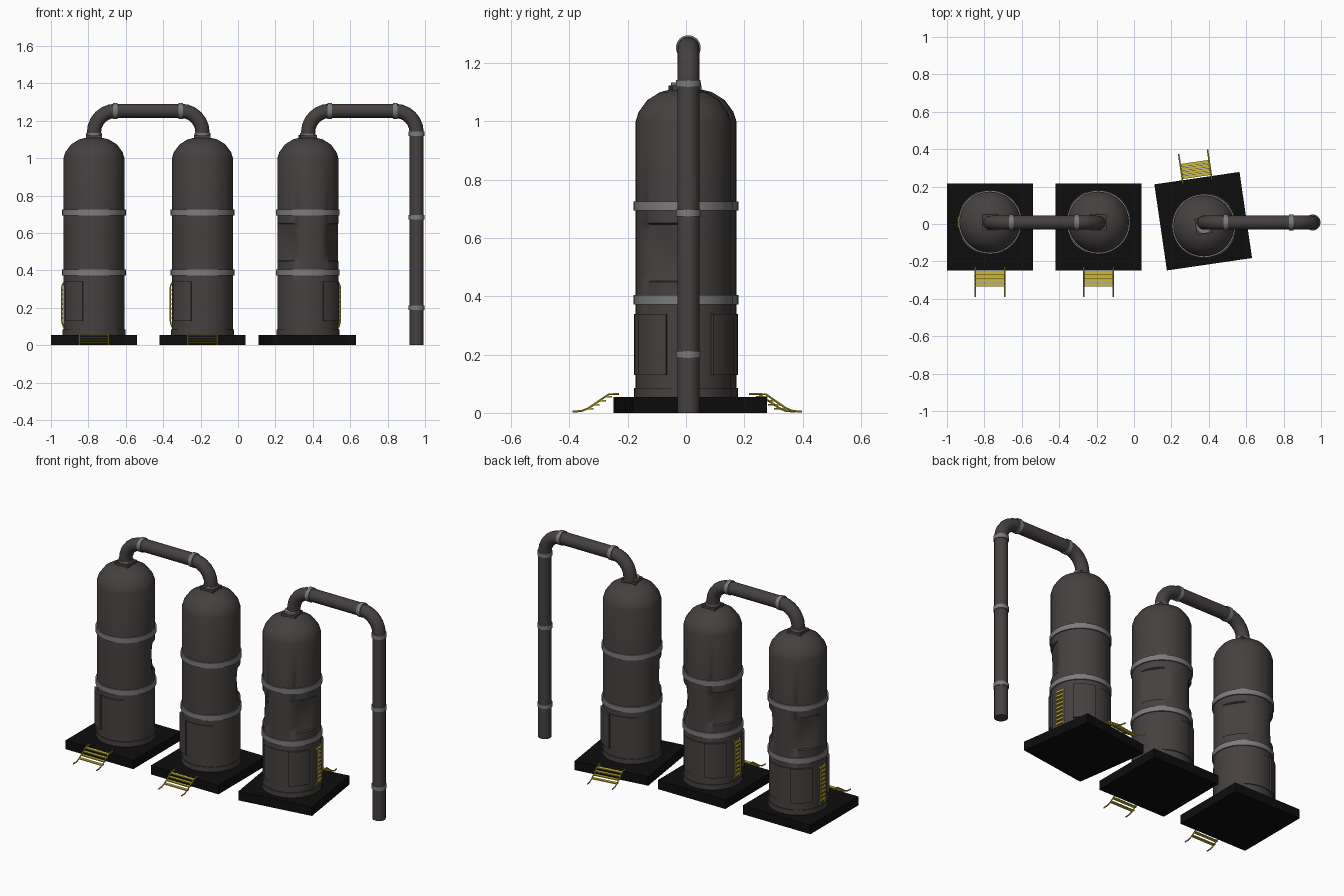
import bpy, bmesh
from math import sin, cos, pi, radians
from mathutils import Matrix, Vector

if "Cube" in bpy.data.objects:
    bpy.data.objects.remove(bpy.data.objects["Cube"])


def mat(name, col):
    m = bpy.data.materials.new(name)
    m.diffuse_color = (*col, 1)
    m.use_nodes = True
    m.node_tree.nodes["Principled BSDF"].inputs["Base Color"].default_value = m.diffuse_color
    return m


STEEL = mat("dark_steel", (0.060, 0.052, 0.050))
BAND = mat("grey_band", (0.20, 0.20, 0.20))
YELLOW = mat("safety_yellow", (0.62, 0.48, 0.04))
BLACK = mat("black_base", (0.004, 0.004, 0.004))
AXIS = Matrix.Translation((0, 0.025, 0))   # tank axis relative to its base


def finish(name, bm, material, M=Matrix()):
    bmesh.ops.transform(bm, matrix=M, verts=bm.verts)
    bmesh.ops.recalc_face_normals(bm, faces=bm.faces)
    me = bpy.data.meshes.new(name)
    bm.to_mesh(me)
    bm.free()
    me.materials.append(material)
    ob = bpy.data.objects.new(name, me)
    bpy.context.collection.objects.link(ob)
    smooth(ob)
    return ob


def smooth(ob):
    bpy.ops.object.select_all(action='DESELECT')
    ob.select_set(True)
    bpy.context.view_layer.objects.active = ob
    bpy.ops.object.shade_smooth_by_angle(angle=radians(32))


def add_box(bm, c, s):
    bmesh.ops.create_cube(bm, size=1, matrix=Matrix.Translation(c) @ Matrix.Diagonal((*s, 1)))


def lathe(profile, n=32, shape=None):
    """Revolve (radius, z) points round z and cap both ends."""
    bm = bmesh.new()
    rings = []
    for r, z in profile:
        ring = []
        for i in range(n):
            a = 2 * pi * i / n
            rr = shape(r, a, z) if shape else r
            ring.append(bm.verts.new((rr * cos(a), rr * sin(a), z)))
        rings.append(ring)
    for p, q in zip(rings, rings[1:]):
        for i in range(n):
            j = (i + 1) % n
            bm.faces.new((p[i], p[j], q[j], q[i]))
    bm.faces.new(rings[0])
    bm.faces.new(rings[-1])
    return bm


def arc_plate(bm, a0, a1, r0, r1, z0, z1, n=10):
    """Curved plate following the tank wall."""
    cols = []
    for i in range(n + 1):
        a = radians(a0 + (a1 - a0) * i / n)
        cols.append([bm.verts.new((r * cos(a), r * sin(a), z))
                     for r, z in ((r0, z0), (r1, z0), (r1, z1), (r0, z1))])
    for p, q in zip(cols, cols[1:]):
        for k in range(4):
            bm.faces.new((p[k], p[(k + 1) % 4], q[(k + 1) % 4], q[k]))
    bm.faces.new(cols[0])
    bm.faces.new(cols[-1])


def tube(name, paths, radius, material, M=Matrix(), res=6):
    cu = bpy.data.curves.new(name, 'CURVE')
    cu.dimensions = '3D'
    cu.bevel_depth, cu.bevel_resolution, cu.use_fill_caps = radius, res, True
    for path in paths:
        sp = cu.splines.new('POLY')
        sp.points.add(len(path) - 1)
        for p, co in zip(sp.points, path):
            p.co = (*(M @ Vector(co)), 1)
    ob = bpy.data.objects.new(name, cu)
    bpy.context.collection.objects.link(ob)
    bpy.ops.object.select_all(action='DESELECT')
    ob.select_set(True)
    bpy.context.view_layer.objects.active = ob
    bpy.ops.object.convert(target='MESH')
    ob = bpy.context.view_layer.objects.active
    ob.data.materials.clear()
    ob.data.materials.append(material)
    smooth(ob)


def dented(r, a, z):
    """Two shallow dents at the rear corners, between the bands."""
    if not 0.45 < z < 0.65:
        return r
    for c in (145, 35):
        d = abs(a - radians(c)) / radians(30)
        if d < 1:
            k = 1 - ((z - 0.55) / 0.11) ** 2
            return r - 0.024 * cos(d * pi / 2) * (0.35 + 0.65 * k)
    return r


def tank(tag, M):
    A = M @ AXIS
    # base slab
    bm = bmesh.new()
    add_box(bm, (0, 0, 0.0275), (0.46, 0.465, 0.055))
    finish("base_slab_" + tag, bm, BLACK, M)
    # vessel with dome
    prof = [(0.168, 0.05), (0.168, 0.085), (0.163, 0.085), (0.163, 0.449), (0.163, 0.453)]
    prof += [(0.163, 0.453 + 0.194 * i / 8) for i in range(1, 9)]
    prof += [(0.163, 0.651), (0.163, 1.0), (0.153, 1.032), (0.123, 1.073),
             (0.080, 1.1), (0.045, 1.109)]
    finish("tank_" + tag, lathe(prof, 48, dented), STEEL, A)
    # bands round the vessel
    for i, z in enumerate((0.388, 0.71)):
        h = 0.016
        finish("tank_band_%s_%d" % (tag, i), lathe(
            [(0.158, z - h), (0.17, z - h), (0.17, z + h), (0.158, z + h)], 48), BAND, A)
    # curved side panels and doors, front and rear
    bm = bmesh.new()
    for s in (1, -1):
        arc_plate(bm, s * 110, s * 152, 0.155, 0.176, 0.13, 0.34)
        arc_plate(bm, s * 52, s * 110, 0.155, 0.168, 0.13, 0.34)
    finish("tank_panels_" + tag, bm, STEEL, A)
    # square neck collar and pipe flange
    bm = bmesh.new()
    add_box(bm, (0, 0, 1.112), (0.088, 0.088, 0.022))
    finish("neck_collar_" + tag, bm, STEEL, A)
    finish("neck_ring_" + tag, lathe([(0.03, 1.122), (0.042, 1.122), (0.042, 1.134),
                                      (0.03, 1.134)]), BAND, A)
    # ladder on the side
    rails = [[(-0.163, y, 0.095), (-0.172, y, 0.13), (-0.172, y, 0.31), (-0.163, y, 0.335)]
             for y in (-0.026, 0.026)]
    tube("ladder_rails_" + tag, rails, 0.004, YELLOW, A, 1)
    bm = bmesh.new()
    for i in range(9):
        add_box(bm, (-0.169, 0, 0.12 + 0.025 * i), (0.008, 0.05, 0.011))
    finish("ladder_rungs_" + tag, bm, YELLOW, A)
    # access steps at the front
    rails = [[(x, -0.215, 0.064), (x, -0.25, 0.064), (x, -0.32, 0.016),
              (x, -0.345, 0.006), (x, -0.375, 0.005)] for x in (-0.078, 0.078)]
    tube("step_rails_" + tag, rails, 0.004, YELLOW, M, 1)
    bm = bmesh.new()
    for i in range(4):
        add_box(bm, (0, -0.248 - 0.021 * i, 0.055 - 0.0135 * i), (0.156, 0.018, 0.006))
    finish("step_treads_" + tag, bm, YELLOW, M)


for tag, x, y, rot in (("left", -0.77, -0.015, 0), ("middle", -0.19, -0.015, 0),
                       ("right", 0.37, 0.015, 188.3)):
    tank(tag, Matrix.Translation((x, y, 0)) @ Matrix.Rotation(radians(rot), 4, 'Z'))


# overhead pipes with rounded bends and clamp rings
PY, PZ, PR, BR = 0.008, 1.253, 0.038, 0.115


def pipe(name, x0, x1, z_end, drops=()):
    path = [(x0, PY, 1.115)]
    path += [(x0 + BR - BR * cos(t), PY, PZ - BR + BR * sin(t))
             for t in (pi / 2 * i / 6 for i in range(7))]
    path += [(x1 - BR + BR * sin(t), PY, PZ - BR + BR * cos(t))
             for t in (pi / 2 * i / 6 for i in range(7))]
    path.append((x1, PY, z_end))
    tube(name, [path], PR, STEEL)
    r, h = 0.0425, 0.012
    rings = [Matrix.Translation((x, PY, PZ)) @ Matrix.Rotation(pi / 2, 4, 'Y')
             for x in (x0 + BR, x1 - BR)]
    rings += [Matrix.Translation((x1, PY, z)) for z in drops]
    for i, M in enumerate(rings):
        finish("%s_ring_%d" % (name, i),
               lathe([(0.03, -h), (r, -h), (r, h), (0.03, h)]), BAND, M)


pipe("link_pipe", -0.77, -0.19, 1.115)
pipe("down_pipe", 0.375, 0.955, 0.0, (1.13, 0.685, 0.2))
